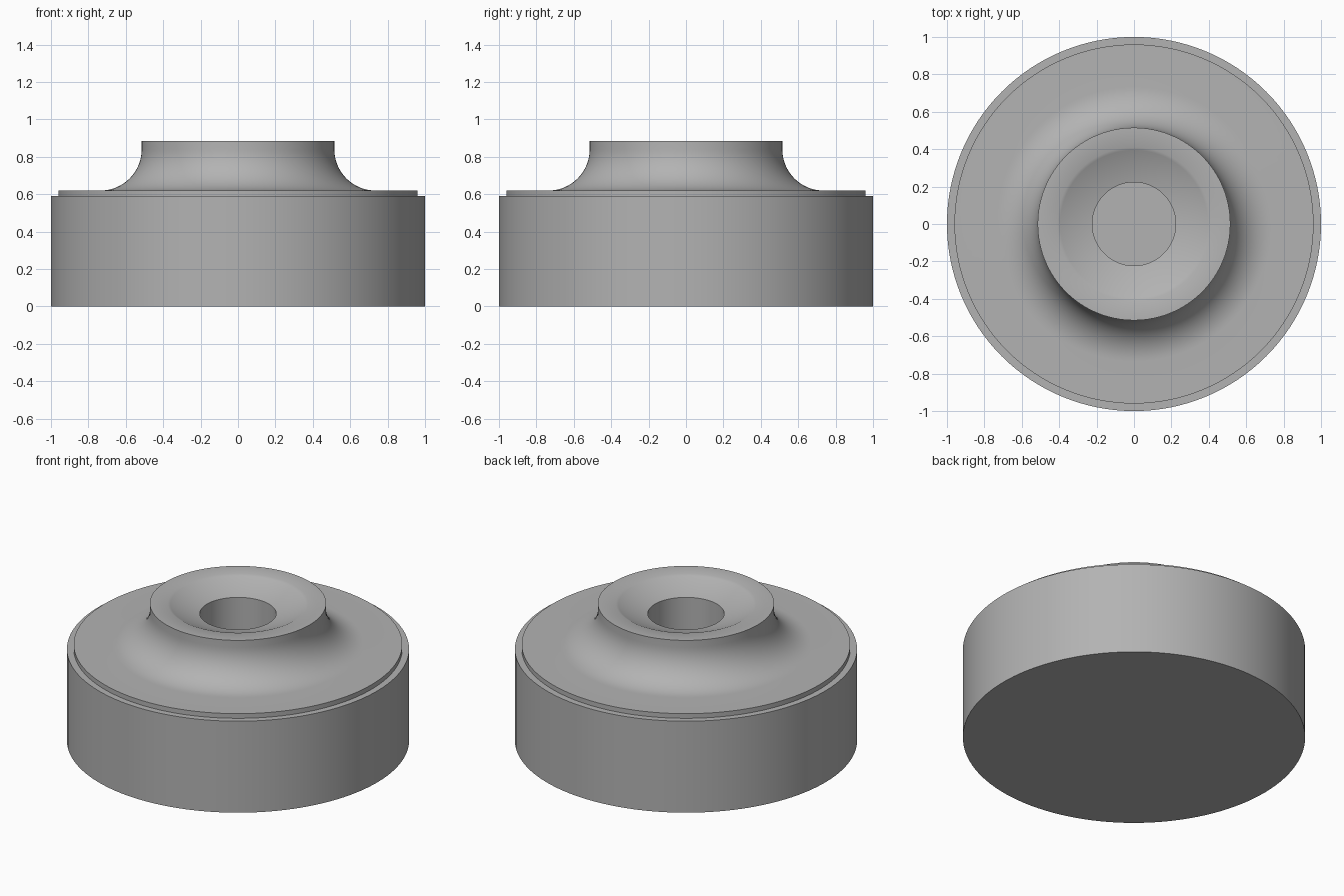
import bpy
import bmesh
import math
from mathutils import Matrix, Vector

default = bpy.data.objects.get("Cube")
if default:
    bpy.data.objects.remove(default, do_unlink=True)

SEGMENTS = 128


def material(name, rgb):
    mat = bpy.data.materials.new(name)
    mat.use_nodes = True
    mat.diffuse_color = (*rgb, 1)
    mat.node_tree.nodes["Principled BSDF"].inputs["Base Color"].default_value = (*rgb, 1)
    return mat


def lathe(name, profile, mat):
    """Turn a (radius, height) profile around the z axis."""
    bm = bmesh.new()
    verts = [bm.verts.new((r, 0, z)) for r, z in profile]
    edges = [bm.edges.new(pair) for pair in zip(verts, verts[1:])]
    bmesh.ops.spin(bm, geom=verts + edges, cent=(0, 0, 0), axis=(0, 0, 1),
                   angle=math.tau, steps=SEGMENTS, use_merge=True)
    bmesh.ops.remove_doubles(bm, verts=bm.verts, dist=0.0001)
    bmesh.ops.recalc_face_normals(bm, faces=bm.faces)
    mesh = bpy.data.meshes.new(name)
    bm.to_mesh(mesh)
    bm.free()
    mesh.materials.append(mat)
    obj = bpy.data.objects.new(name, mesh)
    bpy.context.collection.objects.link(obj)
    bpy.ops.object.select_all(action="DESELECT")
    obj.select_set(True)
    bpy.context.view_layer.objects.active = obj
    bpy.ops.object.shade_smooth_by_angle(angle=math.radians(32))
    return obj


grey = material("plain grey", (0.45, 0.45, 0.45))

BASE_TOP, STEP_TOP, RIM_TOP = 0.59, 0.62, 0.885
NECK, BOWL, HOLE = 0.515, 0.41, 0.223

# Concave fillet sweeping from the flange up to the neck
FILLET = 0.22
fillet = []
for i in range(17):
    a = math.pi / 2 * i / 16
    fillet.append((NECK + FILLET * (1 - math.sin(a)),
                   STEP_TOP + FILLET * (1 - math.cos(a))))

# Shallow spherical seat between the flat rim and the hole
SPHERE = 0.95
centre = RIM_TOP + math.sqrt(SPHERE ** 2 - BOWL ** 2)
seat = []
for i in range(13):
    r = BOWL + (HOLE - BOWL) * i / 12
    seat.append((r, centre - math.sqrt(SPHERE ** 2 - r ** 2)))

# Body: base drum, stepped lip, flared neck, seat and blind hole
body = [(0, 0), (1, 0), (1, BASE_TOP), (0.96, BASE_TOP), (0.96, STEP_TOP)]
body += fillet + [(NECK, RIM_TOP)] + seat + [(HOLE, BASE_TOP), (0, BASE_TOP)]
lathe("round_foot_body", body, grey)
